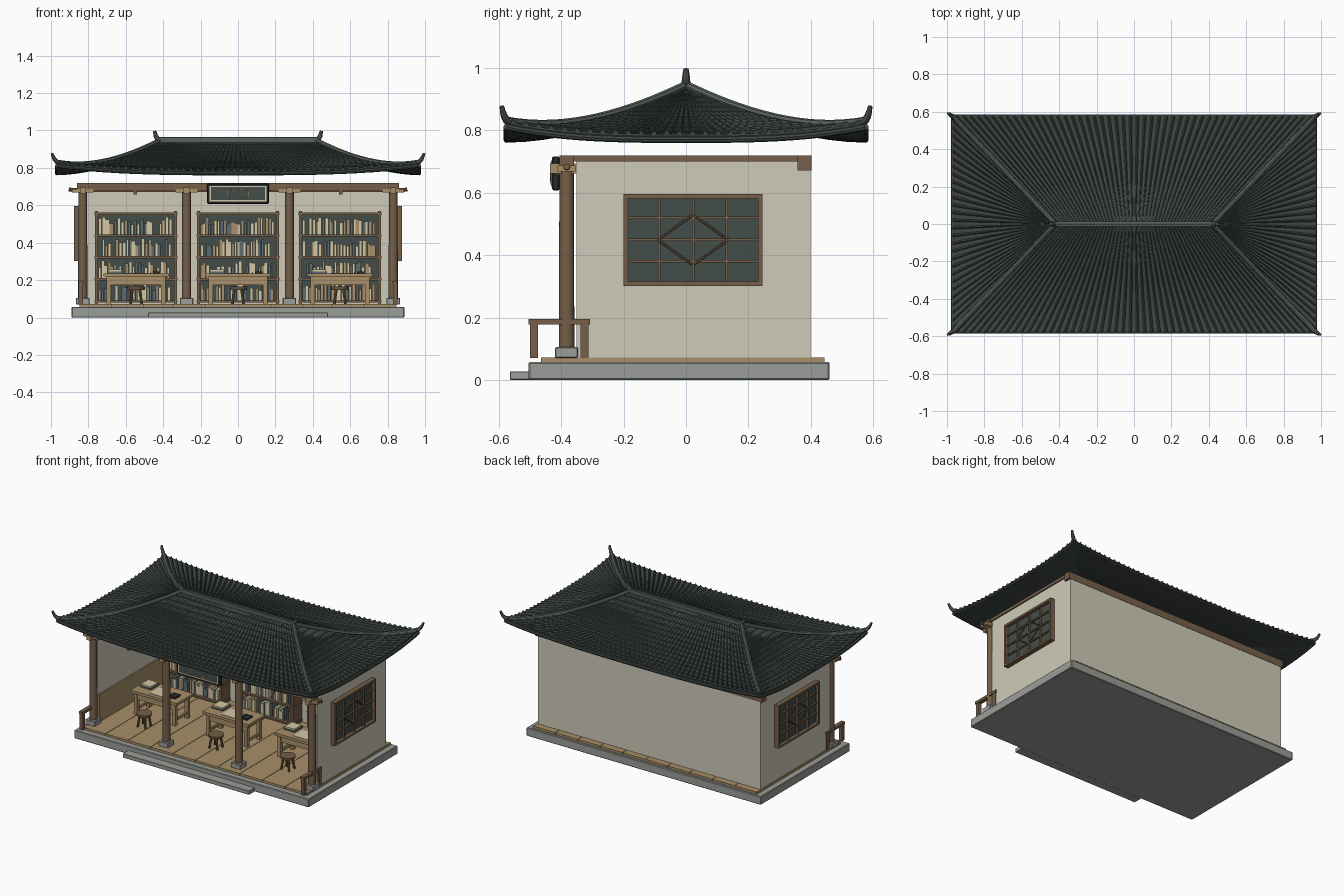
import bpy, bmesh, math, random
from mathutils import Matrix, Vector

if "Cube" in bpy.data.objects:
    bpy.data.objects.remove(bpy.data.objects["Cube"])

random.seed(4)


def mat(name, r, g, b):
    m = bpy.data.materials.new(name)
    lin = [((c / 255 + 0.055) / 1.055) ** 2.4 for c in (r, g, b)]
    m.diffuse_color = (*lin, 1)
    m.use_nodes = True
    m.node_tree.nodes["Principled BSDF"].inputs["Base Color"].default_value = m.diffuse_color
    return m


WALL = mat("cream plaster", 207, 203, 186)
STONE = mat("grey stone", 154, 157, 152)
WOOD = mat("dark wood", 118, 95, 73)
TAN = mat("tan wood", 168, 143, 104)
TILE = mat("roof tile", 62, 71, 67)
RIDGE = mat("ridge tile", 90, 99, 96)
PANEL = mat("dark teal panel", 68, 77, 74)
PAPER = mat("cream paper", 212, 201, 165)
SLATE = mat("slate cover", 92, 107, 112)
INK = mat("ink black", 42, 44, 43)


def finish(name, bm, material, smooth=False):
    bmesh.ops.recalc_face_normals(bm, faces=bm.faces)
    me = bpy.data.meshes.new(name)
    bm.to_mesh(me)
    bm.free()
    me.materials.append(material)
    if smooth:
        me.shade_smooth()
        me.set_sharp_from_angle(angle=math.radians(35))
    ob = bpy.data.objects.new(name, me)
    bpy.context.collection.objects.link(ob)
    return ob


def boxes(name, material, items, bevel=0):
    """One object made of boxes given as (x0, x1, y0, y1, z0, z1)."""
    bm = bmesh.new()
    for x0, x1, y0, y1, z0, z1 in items:
        m = Matrix.Translation(((x0 + x1) / 2, (y0 + y1) / 2, (z0 + z1) / 2)) @ \
            Matrix.Diagonal((abs(x1 - x0), abs(y1 - y0), abs(z1 - z0), 1))
        bmesh.ops.create_cube(bm, size=1, matrix=m)
    if bevel:
        bmesh.ops.bevel(bm, geom=bm.edges[:], offset=bevel, segments=1, affect='EDGES')
    return finish(name, bm, material)


def rods(name, material, items, sides=16):
    """Tapered rods given as (start, end, radius0, radius1)."""
    bm = bmesh.new()
    for a, b, r0, r1 in items:
        a, b = Vector(a), Vector(b)
        m = Matrix.Translation((a + b) / 2) @ (b - a).to_track_quat('Z', 'Y').to_matrix().to_4x4()
        bmesh.ops.create_cone(bm, cap_ends=True, segments=sides, radius1=r0, radius2=r1,
                              depth=(b - a).length, matrix=m)
    return finish(name, bm, material, sides > 6)


def tubes(name, material, paths, radius):
    """Swept tubes along lists of points, with a taper value as fourth number."""
    cu = bpy.data.curves.new(name, 'CURVE')
    cu.dimensions, cu.bevel_depth, cu.bevel_resolution = '3D', radius, 2
    cu.use_fill_caps = True
    for p in paths:
        sp = cu.splines.new('POLY')
        sp.points.add(len(p) - 1)
        for q, v in zip(sp.points, p):
            q.co, q.radius = (*v[:3], 1), v[3] if len(v) > 3 else 1
    tmp = bpy.data.objects.new(name + "_path", cu)
    bpy.context.collection.objects.link(tmp)
    me = bpy.data.meshes.new_from_object(tmp.evaluated_get(bpy.context.evaluated_depsgraph_get()))
    bpy.data.objects.remove(tmp)
    bm = bmesh.new()
    bm.from_mesh(me)
    return finish(name, bm, material, True)


# Platform, step and plank floor
boxes("stone_platform", STONE, [(-.89, .89, -.505, .46, 0, .057)], .004)
boxes("front_step", STONE, [(-.48, .48, -.565, -.5, 0, .027)], .002)
pw = 1.7 / 10
boxes("floor_planks", TAN, [(-.85 + i * pw + .0015, -.85 + (i + 1) * pw - .0015, -.465, .445, .05, .072)
                            for i in range(10)])

# Walls and inner side panelling
boxes("back_wall", WALL, [(-.845, .845, .38, .4, .07, .702)])
boxes("side_walls", WALL, [(s * .82, s * .845, -.352, .39, .07, .702) for s in (-1, 1)])
boxes("side_wainscot", TAN, [(s * .81, s * .821, -.345, .38, .07, .26) for s in (-1, 1)])

# Columns, bases, beams and brackets
COLS = (-.83, -.275, .275, .83)
rods("front_columns", WOOD, [((x, -.383, .09), (x, -.383, .69), .025, .023) for x in COLS], 20)
boxes("column_bases", STONE, [(x - .036, x + .036, -.42, -.347, .07, .105) for x in COLS], .003)
boxes("front_beam", WOOD, [(-.86, .86, -.405, -.36, .676, .72)])
boxes("back_beam", WOOD, [(-.86, .86, .358, .402, .672, .72)])
boxes("side_beams", WOOD, [(s * .81, s * .853, -.4, .4, .7, .72) for s in (-1, 1)])
boxes("column_brackets", TAN, [(x - .058, x + .058, -.412, -.355, .668, .688) for x in COLS] +
      [(x - .016, x + .016, -.437, -.35, .662, .694) for x in COLS])
rods("bracket_knobs", WOOD, [((s * .84, -.383, .68), (s * .905, -.383, .684), .013, .01) for s in (-1, 1)], 10)
boxes("beam_pegs", WOOD, [(x - .009, x + .009, -.41, -.39, .657, .68) for x in (-.55, 0, .55)])

# Porch end rails
rails = []
for s in (-.84, .84):
    rails += [(s - .012, s + .012, y, y + .025, .07, .18) for y in (-.5, -.338)]
    rails += [(s - .014, s + .014, -.505, -.308, .177, .195)]
boxes("porch_rails", WOOD, rails)

# Blank hanging plaque with scroll ornament
boxes("plaque_frame", INK, [(-.165, .165, -.43, -.405, .608, .717)], .005)
boxes("plaque_border", PAPER, [(-.152, .152, -.4325, -.425, .621, .704)])
boxes("plaque_panel", PANEL, [(-.145, .145, -.4345, -.425, .627, .698)])
wave = [(.058 * math.copysign(min(1, abs(1.5 * math.cos(a))), math.cos(a)),
         -.435, .662 + .021 * max(-1, min(1, 1.5 * math.sin(a))) + .003 * math.sin(6 * a))
        for a in [i * math.tau / 40 for i in range(41)]]
tubes("plaque_scroll", TAN, [wave], .002)

# Lattice windows on both sides
glass, frame, lattice, diamond = [], [], [], []
for s in (-1, 1):
    o = s * .84
    glass.append((o, s * .855, -.195, .24, .305, .592))
    frame += [(o, s * .877, -.2, .245, z, z + .014) for z in (.301, .582)]
    frame += [(o, s * .877, y, y + .014, .301, .596) for y in (-.2, .231)]
    lattice += [(o, s * .868, y - .004, y + .004, .305, .592) for y in (-.086, .0225, .131)]
    lattice += [(o, s * .866, -.195, .24, z - .004, z + .004) for z in (.38, .449, .52)]
    d = [(s * .867, y, z) for y, z in ((-.09, .449), (.0225, .53), (.135, .449), (.0225, .368))]
    diamond += [(d[i], d[(i + 1) % 4], .0035, .0035) for i in range(4)]
boxes("window_panes", PANEL, glass)
boxes("window_frames", WOOD, frame)
boxes("window_lattice", WOOD, lattice)
rods("window_diamonds", WOOD, diamond, 6)

# Bookshelves, books, desks and stools, one set per bay
shelf, backing, desk, stool = [], [], [], []
books = {PAPER: [], SLATE: [], TAN: []}
papers, inkwells, stool_legs, covers = [], [], [], []
LEVELS = (.085, .205, .322, .438, .555)
for c in (-.545, 0, .545):
    backing.append((c - .215, c + .215, .365, .382, .08, .56))
    shelf += [(c + e - .008, c + e + .008, .285, .38, .072, .57) for e in (-.212, .212)]
    shelf += [(c - .222, c + .222, .282, .38, z - .006, z + .006) for z in LEVELS]
    for z in LEVELS[:-1]:
        x = c - .2
        while x < c + .18:
            w, h = random.uniform(.012, .022), random.uniform(.06, .1)
            m = random.choice((PAPER, PAPER, SLATE, TAN))
            if random.random() > .12:
                books[m].append((x, x + w - .002, .3, .36, z + .006, z + h))
            x += w
    # desk: top, apron, legs, stretchers
    desk.append((c - .175, c + .175, -.137, .045, .218, .236))
    desk += [(c - .155, c + .155, y, y + .012, .175, .22) for y in (-.12, .018)]
    desk += [(c + e - .012, c + e + .012, y, y + .024, .07, .22)
             for e in (-.145, .145) for y in (-.125, .01)]
    desk += [(c + e - .006, c + e + .006, -.11, .02, .1, .115) for e in (-.145, .145)]
    papers += [(c - .05, c + .06, -.11, -.01, .236, .239), (c - .15, c - .075, -.06, .02, .245, .256)]
    covers.append((c - .155, c - .07, -.065, .025, .236, .245))
    inkwells += [(c + .09, c + .13, -.09, -.03, .236, .247), (c + .075, c + .08, -.11, -.02, .236, .241)]
    stool.append(((c, -.238, .148), (c, -.238, .166), .046, .05))
    for k in range(4):
        a = math.pi / 4 + k * math.pi / 2
        ca, sa = math.cos(a), math.sin(a)
        stool_legs.append(((c + .042 * ca, -.238 + .042 * sa, .072),
                           (c + .028 * ca, -.238 + .028 * sa, .15), .007, .008))
boxes("shelf_backing", PANEL, backing)
boxes("shelf_frames", WOOD, shelf)
for m, n in ((PAPER, "cream_books"), (SLATE, "slate_books"), (TAN, "tan_books")):
    boxes(n, m, books[m])
boxes("writing_desks", TAN, desk)
boxes("desk_papers", PAPER, papers)
boxes("desk_book_covers", SLATE, covers)
boxes("ink_stones", INK, inkwells)
rods("stool_seats", WOOD, stool, 16)
rods("stool_legs", WOOD, stool_legs, 8)

# Hipped roof: concave slopes with lifted corners
RX, EX, EY = .42, .968, .575


def slope(side, s, t, dz=0):
    """Point on a slope: s runs -1..1 along the eave, t runs 0..1 from ridge to eave."""
    z = .785 + .155 * (1 - t) ** 1.8 + .04 * t ** 3 * abs(s) ** 3 + dz
    u, v = RX + (EX - RX) * t, EY * t
    return ((s * u, -v, z), (u, s * v, z), (-s * u, v, z), (-u, -s * v, z))[side]


def roof_sheet(name, cols, rows):
    """cols(side) lists (s, bump); rows lists (t, offset, bump factor)."""
    bm = bmesh.new()
    for side in range(4):
        grid = [[bm.verts.new(slope(side, s, t, o + b * f)) for s, b in cols(side)] for t, o, f in rows]
        for r0, r1 in zip(grid, grid[1:]):
            for i in range(len(r0) - 1):
                bm.faces.new((r0[i], r1[i], r1[i + 1], r0[i + 1]))
    bmesh.ops.remove_doubles(bm, verts=bm.verts, dist=1e-5)
    return finish(name, bm, TILE)


def ribbed(side):
    n = (28, 50)[side % 2 == 0]
    prof = ((0, 0), (.3, 0), (.36, .006), (.5, .01), (.64, .006), (.7, 0))
    return [(-1 + 2 * (i + f) / n, b) for i in range(n) for f, b in prof] + [(1, 0)]


COURSES = 14
tile_rows = []
for i in range(COURSES):
    for t, o in ((i / COURSES, 0), ((i + 1) / COURSES, .004)):
        tile_rows.append((t, o, min(1, .15 + t * 1.4)))
roof_sheet("roof_tiles", ribbed, tile_rows + [(1, -.024, 0)])
roof_sheet("roof_underside", lambda side: [(-1 + i / 12, 0) for i in range(25)],
           [(i / 10, -.024, 0) for i in range(11)])
tubes("eave_trim", TILE, [[slope(k, -1 + i / 12, 1, -.014) for i in range(25)] for k in range(4)], .011)

# Hip rolls with upturned tips, ridge and ridge horns
hips, horns = [], []
for k in range(4):
    p = [slope(k, 1, i / 16, .007) for i in range(17)]
    sx, sy = math.copysign(1, p[-1][0]), math.copysign(1, p[-1][1])
    p += [(sx * .981, sy * .583, .846, .85), (sx * .989, sy * .588, .862, .7), (sx * .995, sy * .591, .878, .55)]
    hips.append(p)
tubes("hip_rolls", RIDGE, hips, .013)
boxes("roof_ridge", RIDGE, [(-.43, .43, -.013, .013, .925, .958)])
tubes("ridge_cap", RIDGE, [[(-.43, 0, .955), (.43, 0, .955)]], .01)
for s in (-1, 1):
    horns.append([(s * .41, 0, .945), (s * .43, 0, .955), (s * .44, 0, .972, .9), (s * .446, 0, .998, .6)])
tubes("ridge_horns", RIDGE, horns, .014)
